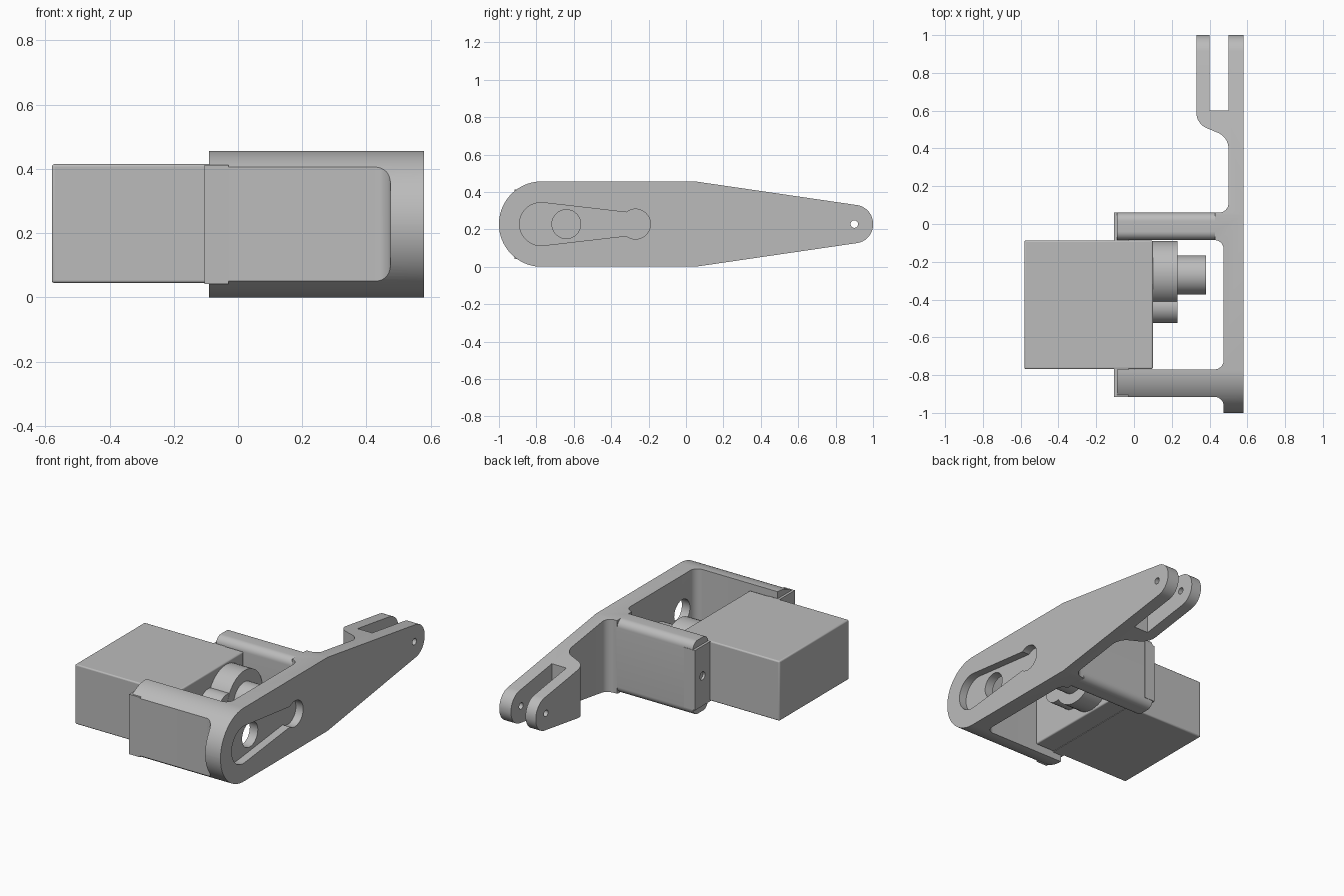
import bpy, bmesh, math
from mathutils import Vector

cube = bpy.data.objects.get("Cube")
if cube:
    bpy.data.objects.remove(cube, do_unlink=True)

grey = bpy.data.materials.new("plain grey")
grey.use_nodes = True
grey.diffuse_color = (0.5, 0.5, 0.5, 1)
grey.node_tree.nodes["Principled BSDF"].inputs["Base Color"].default_value = (0.5, 0.5, 0.5, 1)

MID = 0.228          # height of the centre line
TOP = 2 * MID


def rounded(corners, steps=12):
    """Outline from (a, b, radius) corners, each replaced by an arc."""
    out = []
    for i, (a, b, r) in enumerate(corners):
        p = Vector((a, b))
        if not r:
            out.append(p)
            continue
        u = (Vector(corners[i - 1][:2]) - p).normalized()
        v = (Vector(corners[(i + 1) % len(corners)][:2]) - p).normalized()
        half = u.angle(v) / 2
        centre = p + (u + v).normalized() * r / math.sin(half)
        start = p + u * r / math.tan(half) - centre
        end = p + v * r / math.tan(half) - centre
        sweep = start.angle_signed(end)
        for k in range(steps + 1):
            t = -sweep * k / steps
            c, s = math.cos(t), math.sin(t)
            out.append(centre + Vector((start.x * c - start.y * s, start.x * s + start.y * c)))
    return out


def arc(y, z, r, a0, a1, steps=40):
    angles = [math.radians(a0 + (a1 - a0) * k / steps) for k in range(steps + 1)]
    return [(y + r * math.cos(a), z + r * math.sin(a)) for a in angles]


def prism(name, outline, axis, lo, hi):
    """Extrude an outline: (y, z) along x, or (x, y) along z."""
    place = (lambda p, h: (h, p[0], p[1])) if axis == "x" else (lambda p, h: (p[0], p[1], h))
    bm = bmesh.new()
    low = [bm.verts.new(place(p, lo)) for p in outline]
    high = [bm.verts.new(place(p, hi)) for p in outline]
    bm.faces.new(low)
    bm.faces.new(high)
    for i in range(len(low)):
        bm.faces.new((low[i - 1], low[i], high[i], high[i - 1]))
    bmesh.ops.remove_doubles(bm, verts=bm.verts, dist=1e-5)
    bmesh.ops.recalc_face_normals(bm, faces=bm.faces)
    mesh = bpy.data.meshes.new(name)
    bm.to_mesh(mesh)
    bm.free()
    mesh.materials.append(grey)
    obj = bpy.data.objects.new(name, mesh)
    bpy.context.collection.objects.link(obj)
    return obj


def disc(name, y, z, r, lo, hi):
    return prism(name, arc(y, z, r, 0, 360)[:-1], "x", lo, hi)


def activate(obj):
    bpy.ops.object.select_all(action="DESELECT")
    obj.select_set(True)
    bpy.context.view_layer.objects.active = obj


def combine(obj, other, operation):
    mod = obj.modifiers.new(operation.lower(), "BOOLEAN")
    mod.object, mod.operation, mod.solver = other, operation, "EXACT"
    activate(obj)
    bpy.ops.object.modifier_apply(modifier=mod.name)
    bpy.data.objects.remove(other, do_unlink=True)


def smooth(obj):
    activate(obj)
    bpy.ops.object.shade_smooth_by_angle(angle=math.radians(30))


# Bracket plan: plate, two arms and the forked tip
plan = rounded([
    (0.58, -1.1, 0), (0.58, 1.1, 0), (0.50, 1.1, 0), (0.50, 0.6, 0), (0.40, 0.6, 0),
    (0.40, 1.1, 0), (0.33, 1.1, 0), (0.33, 0.53, 0.09), (0.50, 0.46, 0.09),
    (0.50, 0.06, 0.05), (-0.09, 0.06, 0), (-0.09, -0.085, 0), (0.475, -0.085, 0.05),
    (0.475, -0.77, 0.05), (-0.09, -0.77, 0), (-0.09, -0.915, 0), (0.475, -0.915, 0.05),
    (0.475, -1.1, 0)])
bracket = prism("bracket", plan, "z", -0.1, 0.6)

# Bracket side outline: round front end, tapering rear tip
side = rounded([
    (-1, 0, MID - 0.0005), (0.05, 0, 0), (1, MID - 0.089, 0.1), (1, MID + 0.089, 0.1),
    (0.05, TOP, 0), (-1, TOP, MID - 0.0005)], 24)
combine(bracket, prism("side_outline", side, "x", -0.8, 0.58), "INTERSECT")

# Softened long edges on the rear arm
for edge, inward in ((-0.085, 1), (0.06, -1)):
    for z, up in ((0, 1), (TOP, -1)):
        r = 0.045
        curve = [(edge + inward * r * (1 - math.cos(t)), z + up * r * (1 - math.sin(t)))
                 for t in (math.pi / 2 * k / 10 for k in range(11))]
        outer = [(edge + inward * r, z - up * 0.02), (edge - inward * 0.02, z - up * 0.02),
                 (edge - inward * 0.02, z + up * r)]
        combine(bracket, prism("edge_cutter", curve + outer, "x", -0.2, 0.43), "DIFFERENCE")

# Teardrop pocket, its through hole and the pin hole
pocket = arc(-0.775, MID, 0.115, 84, 276) + arc(-0.27, MID, 0.08, -128, 128)
combine(bracket, prism("pocket_cutter", pocket, "x", 0.53, 0.7), "DIFFERENCE")
combine(bracket, disc("hole_cutter", -0.64, MID, 0.077, 0.44, 0.7), "DIFFERENCE")
combine(bracket, disc("pin_cutter", 0.9, MID, 0.02, 0.2, 0.7), "DIFFERENCE")
smooth(bracket)

# Motor body with slightly softened edges
body = prism("motor_body", [(-0.768, 0.045), (-0.087, 0.045), (-0.087, 0.415), (-0.768, 0.415)],
             "x", -0.58, 0.10)
bevel = body.modifiers.new("bevel", "BEVEL")
bevel.width, bevel.segments = 0.008, 3
smooth(body)

# Mounting flange with a screw hole at each end
flange = prism("motor_flange", [(-0.917, 0.042), (0.062, 0.042), (0.062, 0.413), (-0.917, 0.413)],
               "x", -0.105, -0.03)
for y in (-0.845, -0.012):
    combine(flange, disc("screw_cutter", y, MID, 0.025, -0.2, -0.05), "DIFFERENCE")
smooth(flange)

# Gear housing and output shaft
smooth(disc("gear_housing", -0.262, MID, 0.173, 0.09, 0.23))
smooth(disc("small_gear_housing", -0.435, MID, 0.09, 0.09, 0.229))
smooth(disc("output_shaft", -0.27, MID, 0.103, 0.22, 0.38))
